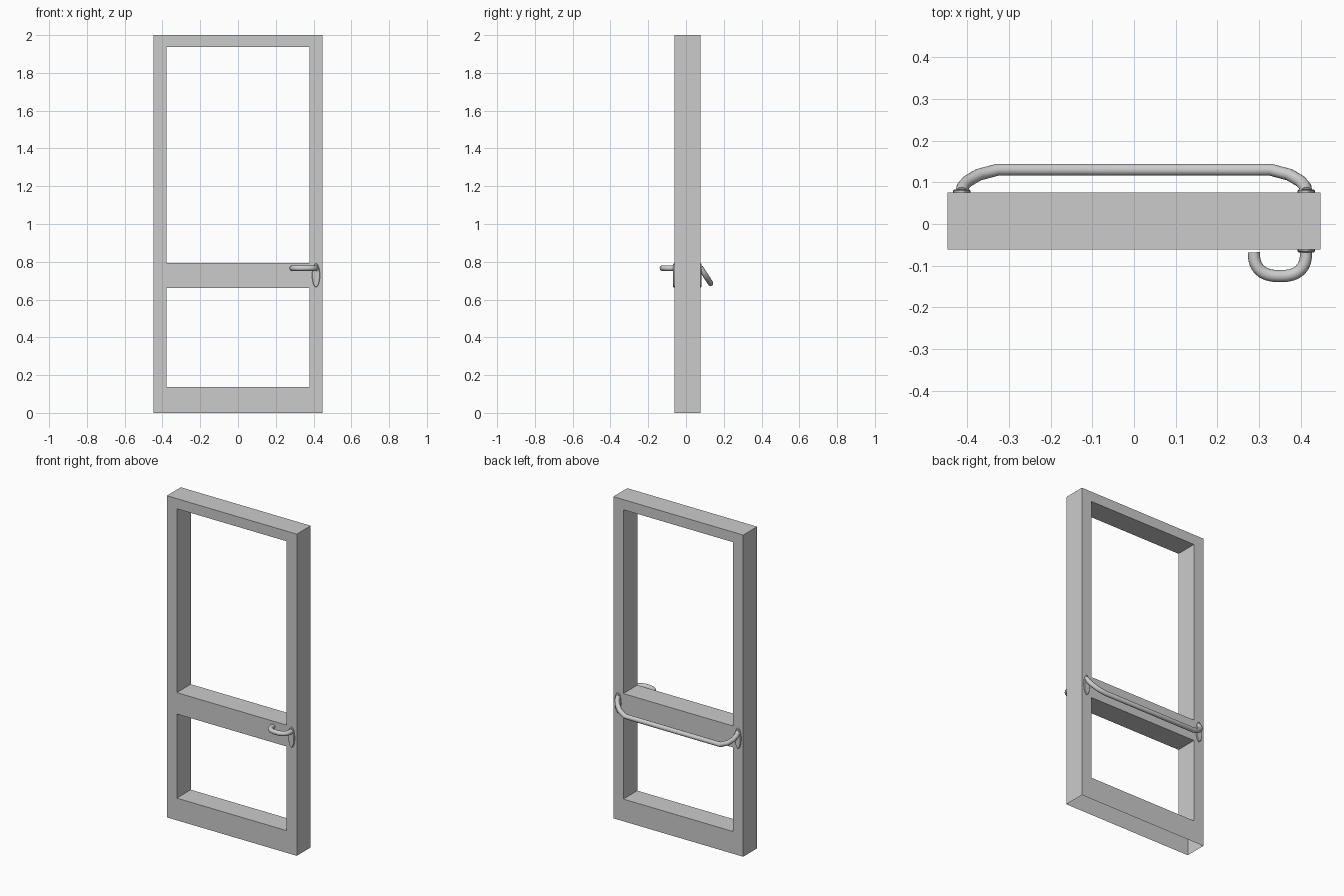
import bpy, bmesh, math
from mathutils import Vector, Matrix

if "Cube" in bpy.data.objects:
    bpy.data.objects.remove(bpy.data.objects["Cube"])

FRONT, BACK = -0.061, 0.076      # frame faces in y
HX = 0.413                       # x of the fittings


def finish(name, bm, smooth=True):
    bmesh.ops.recalc_face_normals(bm, faces=bm.faces)
    me = bpy.data.meshes.new(name)
    bm.to_mesh(me)
    bm.free()
    ob = bpy.data.objects.new(name, me)
    bpy.context.collection.objects.link(ob)
    if smooth:
        bpy.ops.object.select_all(action='DESELECT')
        ob.select_set(True)
        bpy.context.view_layer.objects.active = ob
        bpy.ops.object.shade_smooth_by_angle(angle=math.radians(40))
    return ob


def tube(name, pts, radius, up, sides=16):
    """Sweep a circle along a planar path; up is the plane normal."""
    bm = bmesh.new()
    pts = [Vector(p) for p in pts]
    up = Vector(up).normalized()
    rings = []
    for i, p in enumerate(pts):
        a = (p - pts[i - 1]).normalized() if i else (pts[1] - p).normalized()
        b = (pts[i + 1] - p).normalized() if i < len(pts) - 1 else a
        t = (a + b).normalized()
        side = t.cross(up) / max(t.dot(a), 0.5)      # mitred joint
        rings.append([bm.verts.new(p + radius * (math.cos(k * math.tau / sides) * side
                                                 + math.sin(k * math.tau / sides) * up))
                      for k in range(sides)])
    for r, s in zip(rings, rings[1:]):
        for k in range(sides):
            n = (k + 1) % sides
            bm.faces.new((r[k], r[n], s[n], s[k]))
    bm.faces.new(rings[0])
    bm.faces.new(rings[-1])
    return finish(name, bm)


def plate(name, x, y, direction):
    """Oval mounting plate with a small chamfer."""
    bm = bmesh.new()
    bmesh.ops.create_circle(bm, cap_ends=True, radius=1, segments=32)
    bmesh.ops.transform(bm, verts=bm.verts, matrix=Matrix.Translation((x, y, 0.728))
                        @ Matrix.Rotation(math.pi / 2, 4, 'X')
                        @ Matrix.Diagonal((0.021, 0.063, 1, 1)))
    face = bm.faces[:]
    for depth, shrink in ((0.004, 1.0), (0.003, 0.86)):
        out = bmesh.ops.extrude_face_region(bm, geom=face, use_keep_orig=(depth == 0.004))
        if depth != 0.004:
            bmesh.ops.delete(bm, geom=[f for f in face if f.is_valid], context='FACES')
        for v in (g for g in out['geom'] if isinstance(g, bmesh.types.BMVert)):
            v.co.y += direction * depth
            v.co.x = x + (v.co.x - x) * shrink
            v.co.z = 0.728 + (v.co.z - 0.728) * (0.95 if shrink < 1 else 1)
        face = [g for g in out['geom'] if isinstance(g, bmesh.types.BMFace)]
    return finish(name, bm)


# Door frame: grid of cells with two openings, extruded, hollow underneath
xs = (-0.447, -0.378, 0.378, 0.447)
zs = (0, 0.138, 0.661, 0.794, 1.937, 2.0)
bm = bmesh.new()
grid = [[bm.verts.new((x, FRONT, z)) for z in zs] for x in xs]
for i in range(3):
    for j in range(5):
        if not (i == 1 and j in (1, 3)):
            bm.faces.new((grid[i][j], grid[i + 1][j], grid[i + 1][j + 1], grid[i][j + 1]))
out = bmesh.ops.extrude_face_region(bm, geom=bm.faces[:], use_keep_orig=True)
bmesh.ops.translate(bm, vec=(0, BACK - FRONT, 0),
                    verts=[g for g in out['geom'] if isinstance(g, bmesh.types.BMVert)])
bmesh.ops.recalc_face_normals(bm, faces=bm.faces)
bmesh.ops.delete(bm, geom=[f for f in bm.faces if f.calc_center_median().z < 1e-4],
                 context='FACES_ONLY')
finish("door_frame", bm, smooth=False)

# Mounting plates
plate("handle_plate", HX, FRONT, -1)
for s, side in ((-1, "left"), (1, "right")):
    plate("bar_plate_" + side, s * HX, BACK, 1)

# Push bar: sloping down and away from the door
half = [(0.413, 0.076), (0.411, 0.089), (0.400, 0.102), (0.373, 0.118), (0.328, 0.130)]
path = half + [(-x, y) for x, y in reversed(half)]
slope = 1.55
tube("push_bar", [(x, y, 0.770 - slope * (y - 0.076)) for x, y in path],
     0.0145, (0, slope, 1))

# Pull handle: U-shaped loop on the front
cx, a, depth = 0.35, 0.0625, 0.057
loop = [(HX, FRONT, 0.766)]
for k in range(25):
    t = math.pi * k / 24
    c, s = math.cos(t), math.sin(t)
    loop.append((cx + a * math.copysign(abs(c) ** 0.8, c),
                 -0.068 - depth * max(s, 0) ** 0.8, 0.766))
tube("pull_handle", loop, 0.0145, (0, 0, 1))
